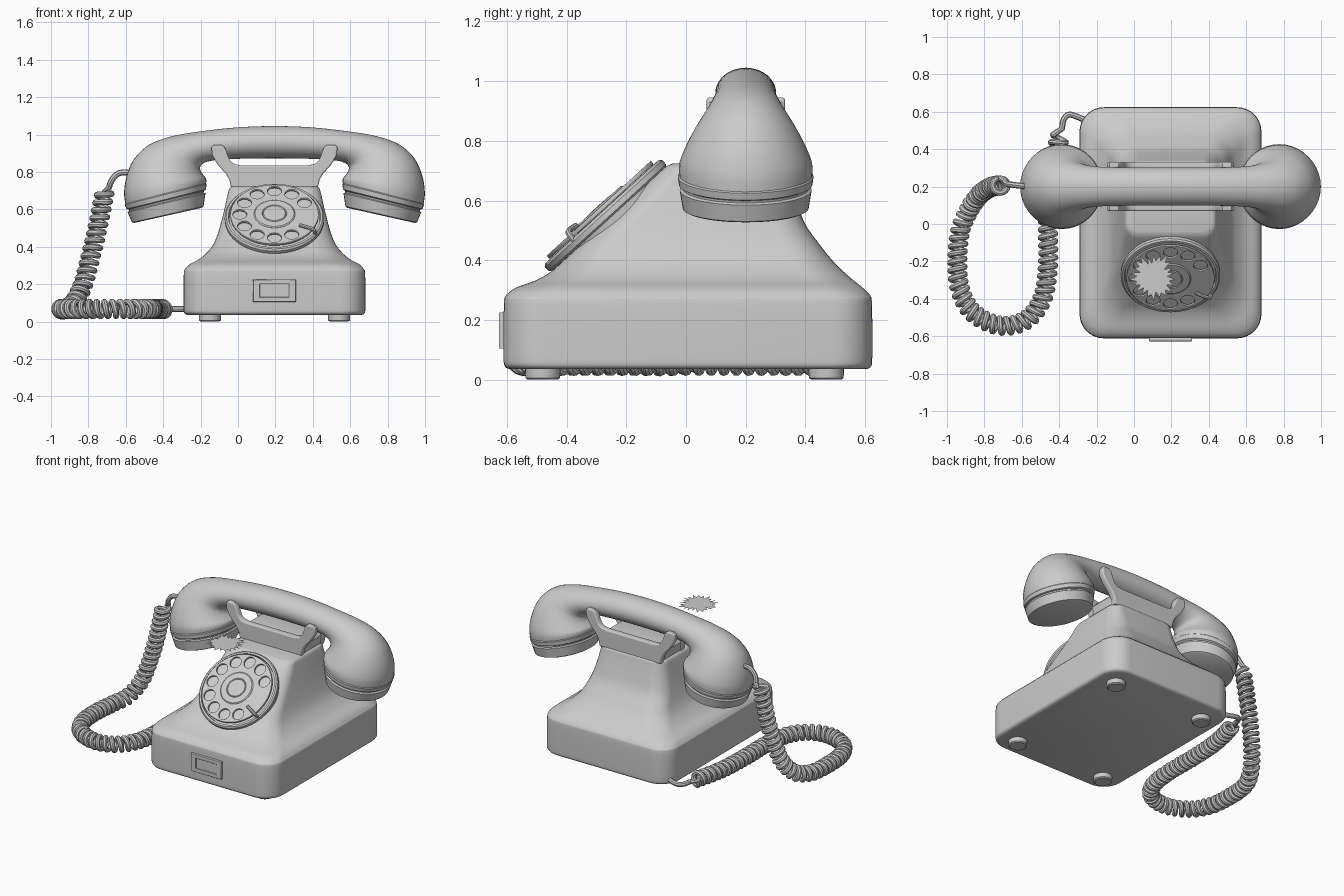
import bpy, bmesh, math, random
from math import sin, cos, pi, radians
from mathutils import Vector, Matrix

if "Cube" in bpy.data.objects:
    bpy.data.objects.remove(bpy.data.objects["Cube"])

CX = 0.195  # centre line of body and handset


def finish(ob, angle=35):
    bpy.ops.object.select_all(action='DESELECT')
    ob.select_set(True)
    bpy.context.view_layer.objects.active = ob
    if ob.type == 'CURVE':
        bpy.ops.object.convert(target='MESH')
    bpy.ops.object.shade_smooth_by_angle(angle=radians(angle))
    return bpy.context.view_layer.objects.active


def add(name, data, matrix=None):
    ob = bpy.data.objects.new(name, data)
    bpy.context.collection.objects.link(ob)
    if matrix:
        ob.matrix_world = matrix
    return finish(ob)


def loft(name, rings, matrix=None):
    """Skin closed rings of equal length and cap both ends."""
    bm = bmesh.new()
    vs = [[bm.verts.new(p) for p in r] for r in rings]
    n = len(vs[0])
    for a, b in zip(vs, vs[1:]):
        for i in range(n):
            bm.faces.new((a[i], a[(i + 1) % n], b[(i + 1) % n], b[i]))
    bm.faces.new(vs[0])
    bm.faces.new(vs[-1])
    bmesh.ops.recalc_face_normals(bm, faces=bm.faces)
    me = bpy.data.meshes.new(name)
    bm.to_mesh(me)
    bm.free()
    return add(name, me, matrix)


def spline(rows, n):
    """Catmull-Rom through tuples of any length."""
    rows = [Vector(r) for r in rows]
    pts = [rows[0]] + rows + [rows[-1]]
    out = []
    for a, b, c, d in zip(pts, pts[1:], pts[2:], pts[3:]):
        for k in range(n):
            t = k / n
            out.append(0.5 * (2 * b + (c - a) * t + (2 * a - 5 * b + 4 * c - d) * t * t
                              + (3 * b - a - 3 * c + d) * t ** 3))
    return out + [rows[-1]]


def curve(name, loops, cyclic, matrix=None, **settings):
    cu = bpy.data.curves.new(name, 'CURVE')
    for key, val in settings.items():
        setattr(cu, key, val)
    for pts in loops:
        s = cu.splines.new('POLY')
        s.points.add(len(pts) - 1)
        for sp, p in zip(s.points, pts):
            sp.co = (*p, 0, 1) if len(p) == 2 else (*p, 1)
        s.use_cyclic_u = cyclic
    return add(name, cu, matrix)


def flat(name, loops, half, matrix, bevel=0.004):
    """Filled outline with holes, given thickness."""
    return curve(name, loops, True, matrix, dimensions='2D', fill_mode='BOTH', offset=-bevel,
                 extrude=half - bevel, bevel_depth=bevel, bevel_resolution=2)


def tube(name, pts, r, matrix=None):
    return curve(name, [pts], False, matrix, dimensions='3D', bevel_depth=r,
                 bevel_resolution=2, use_fill_caps=True)


def circle(r, n, cx=0, cy=0):
    return [(cx + r * cos(2 * pi * i / n), cy + r * sin(2 * pi * i / n)) for i in range(n)]


def lathe(name, profile, matrix, n=64):
    return loft(name, [[(x, y, h) for x, y in circle(r, n)] for r, h in profile], matrix)


def rect(hx, hy):
    return [(-hx, -hy), (hx, -hy), (hx, hy), (-hx, hy)]


def upright(x, y, z):
    return Matrix.Translation((x, y, z)) @ Matrix.Rotation(pi / 2, 4, 'X')


# Body: rounded-rectangle sections (half width, front y, back y, corner radius, z)
def rounded(hx, y0, y1, r, z):
    ring = []
    for sx, y, a in ((1, y1, 0), (-1, y1, 1), (-1, y0, 2), (1, y0, 3)):
        cy = y - r if y == y1 else y + r
        for k in range(9):
            t = (a + k / 8) * pi / 2
            ring.append((CX + sx * (hx - r) + r * cos(t), cy + r * sin(t), z))
    return ring


body = [(.465, -.59, .603, .12, .035), (.482, -.607, .62, .13, .045), (.486, -.611, .624, .13, .08),
        (.485, -.61, .623, .13, .25), (.476, -.602, .616, .13, .283), (.45, -.57, .592, .13, .308),
        (.405, -.505, .562, .13, .332), (.37, -.455, .53, .13, .36), (.335, -.41, .49, .13, .40),
        (.31, -.355, .45, .12, .45), (.288, -.28, .40, .11, .52), (.268, -.19, .37, .1, .60),
        (.25, -.105, .345, .08, .68), (.24, -.068, .335, .07, .713), (.222, -.045, .32, .06, .724)]
loft("body", [rounded(*r) for r in spline(body, 4)])

# Feet
for i, (x, y) in enumerate((x, y) for x in (-.15, .54) for y in (-.48, .47)):
    lathe(f"foot_{i}", [(.05, 0), (.058, .006), (.06, .05)], Matrix.Translation((x, y, 0)), 24)

# Framed label holder on the front
flat("label_frame", [rect(.115, .06), rect(.078, .035)], .014, upright(CX, -.613, .165))
flat("label_insert", [rect(.085, .04)], .006, upright(CX, -.611, .165), .001)
flat("label_tab", [rect(.012, .034)], .009, upright(CX + .068, -.613, .165), .002)

# Rotary dial on the sloping face
dial = Matrix.Translation((CX, -.259, .538)) @ Matrix.Rotation(radians(42.3), 4, 'X')
lathe("dial_base", [(.25, -.08), (.258, 0), (.266, .006), (.266, .024), (.258, .033), (.246, .034),
                    (.242, .016), (.01, .016)], dial)
holes = [circle(.037, 24, .185 * cos(radians(a)), .185 * sin(radians(a))) for a in range(30, 301, 30)]
flat("finger_wheel", [circle(.236, 72)] + holes, .007, dial @ Matrix.Translation((0, 0, .042)), .003)
lathe("dial_hub", [(.11, .03), (.11, .05), (.104, .055), (.066, .055), (.062, .051), (.058, .056),
                   (.01, .057)], dial)
stop = [(.255, .02), (.25, .052), (.235, .06), (.2, .06), (.165, .057)]
tube("finger_stop", [(r * cos(radians(-32 - 40 * (.25 - r))), r * sin(radians(-32 - 40 * (.25 - r))), h)
                     for r, h in spline(stop, 4)], .01, dial)

# Cradle: two pronged plates and the block between them
half = [(.18, .835), (.215, .842), (.235, .858), (.248, .885), (.262, .925), (.278, .943), (.325, .945),
        (.337, .93), (.333, .89), (.305, .84), (.26, .79), (.242, .76), (.23, .71)]
outline = half + [(-u, z) for u, z in reversed(half)]
for side, y in (("front", .09), ("back", .31)):
    flat(f"cradle_{side}_plate", [outline], .021, upright(CX, y, 0), .008)
flat("cradle_block", [[(-.225, .70), (.225, .70), (.235, .78), (.2, .815), (-.2, .815), (-.235, .78)]],
     .11, upright(CX, .2, 0))


# Handset: elliptical sections (outer u, z, inner u, z, half depth), mirrored
def ellipse(row, n=40):
    o, i = Vector((CX + row[0], .2, row[1])), Vector((CX + row[2], .2, row[3]))
    c, e, w = (o + i) / 2, (o - i) / 2, Vector((0, row[4], 0))
    return [c + e * cos(2 * pi * k / n) + w * sin(2 * pi * k / n) for k in range(n)]


def mirrored(r):
    return (-r[0], r[1], -r[2], r[3], r[4])


arm = [(.796, .62, .367, .73, .222), (.804, .69, .365, .762, .222), (.79, .78, .383, .787, .2),
       (.75, .87, .396, .81, .17), (.67, .945, .393, .835, .136), (.55, .99, .355, .856, .114),
       (.40, 1.016, .28, .866, .104), (.2, 1.038, .16, .871, .102)]
rows = arm + [(0, 1.045, 0, .873, .102)] + [mirrored(r) for r in reversed(arm)]
loft("handset", [ellipse(r) for r in spline(rows, 5)])

# Screw caps of the earpiece and mouthpiece
low, high = Vector((.76, .525, .38, .61, .21)), Vector((.798, .625, .365, .735, .225))
cap = []
for t, s in ((0, .95), (.05, 1), (.6, 1.01), (.65, .96), (.72, .96), (.77, 1.01), (1, 1.01), (1.06, .98)):
    r = low.lerp(high, t)
    mu, mz = (r[0] + r[2]) / 2, (r[1] + r[3]) / 2
    cap.append((mu + (r[0] - mu) * s, mz + (r[1] - mz) * s, mu + (r[2] - mu) * s,
                mz + (r[3] - mz) * s, r[4] * s))
loft("mouthpiece_cap", [ellipse(r) for r in cap])
loft("earpiece_cap", [ellipse(mirrored(r)) for r in cap])

# Coiled cord, with plain leads into handset and body
path = spline([(-.712, .205, .70), (-.735, .205, .58), (-.765, .197, .44), (-.80, .177, .30),
               (-.835, .145, .18), (-.885, .07, .092), (-.93, -.04, .067), (-.944, -.2, .067),
               (-.93, -.35, .067), (-.86, -.475, .067), (-.72, -.543, .067), (-.58, -.515, .067),
               (-.49, -.40, .067), (-.46, -.22, .067), (-.46, 0, .067), (-.452, .2, .067),
               (-.43, .34, .067), (-.395, .47, .067)], 40)
coil, phase, normal = [], 0.0, Vector((0, 1, 0))
step, dist, goal = .042 / 16, 0.0, 0.0
for a, b in zip(path, path[1:]):
    t, length = (b - a).normalized(), (b - a).length
    normal = (normal - t * normal.dot(t)).normalized()
    side = t.cross(normal)
    while goal < dist + length:
        c = a + t * (goal - dist)
        coil.append(c + .039 * (normal * cos(phase) + side * sin(phase)))
        phase += 2 * pi / 16
        goal += step
    dist += length
lead_in = spline([(-.55, .2, .79), (-.61, .205, .798), (-.65, .21, .785), (-.678, .215, .75),
                  (-.69, .23, .715)], 5)
lead_out = spline([(-.385, .51, .067), (-.375, .56, .067), (-.34, .585, .067), (-.25, .55, .067)], 5)
tube("coiled_cord", lead_in + coil + lead_out, .016)

# Loose ragged flake hovering above the dial
random.seed(4)
me = bpy.data.meshes.new("loose_flake")
edge = [(.105 + r * cos(pi * i / 22), -.28 + r * sin(pi * i / 22), .855) for i, r in
        enumerate(random.uniform(.11, .135) if i % 2 else random.uniform(.065, .1) for i in range(44))]
me.from_pydata(edge, [], [list(range(44))])
add("loose_flake", me)
